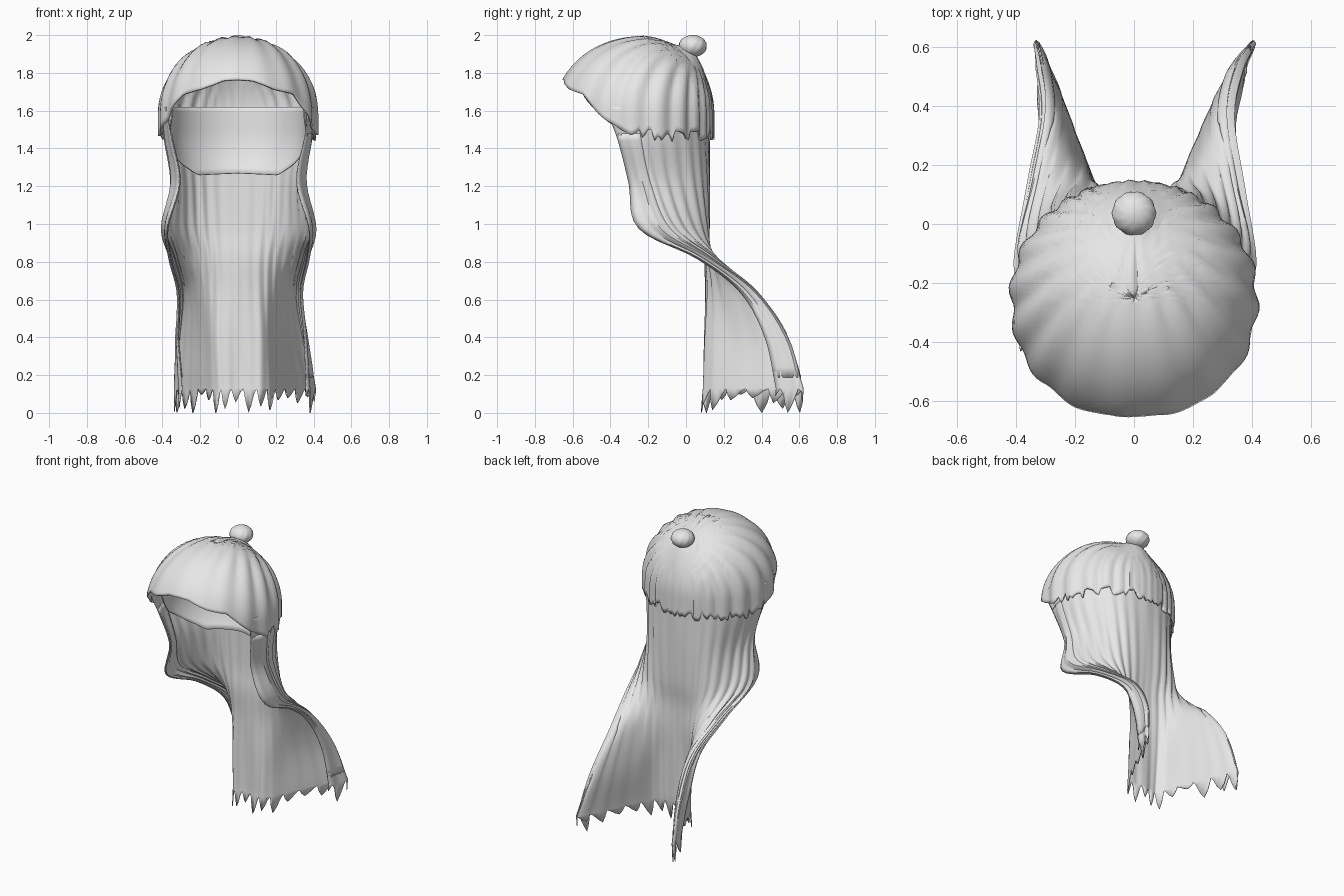
import bpy, math, random
from math import sin, cos, pi, radians
from mathutils import Vector

if "Cube" in bpy.data.objects:
    bpy.data.objects.remove(bpy.data.objects["Cube"])

random.seed(4)
hair = bpy.data.materials.new("pale_grey_hair")
hair.diffuse_color = (0.8, 0.8, 0.8, 1)
hair.use_nodes = True
hair.node_tree.nodes["Principled BSDF"].inputs["Base Color"].default_value = hair.diffuse_color


def smooth(obj, angle=50):
    bpy.ops.object.select_all(action='DESELECT')
    obj.select_set(True)
    bpy.context.view_layer.objects.active = obj
    bpy.ops.object.shade_smooth_by_angle(angle=radians(angle))


def sheet(name, rows, closed=False, thickness=0.0, offset=-1):
    """Skin a grid of points, row by row."""
    n = len(rows[0])
    verts = [p for r in rows for p in r]
    faces = []
    for i in range(len(rows) - 1):
        for j in range(n if closed else n - 1):
            k = (j + 1) % n
            faces.append((i * n + j, (i + 1) * n + j, (i + 1) * n + k, i * n + k))
    me = bpy.data.meshes.new(name)
    me.from_pydata(verts, [], faces)
    me.materials.append(hair)
    obj = bpy.data.objects.new(name, me)
    bpy.context.collection.objects.link(obj)
    if thickness:
        m = obj.modifiers.new("thickness", 'SOLIDIFY')
        m.thickness, m.offset = thickness, offset
    smooth(obj)
    return obj


def lerp_table(t, table):
    for (a, va), (b, vb) in zip(table, table[1:]):
        if t <= b:
            return va + (vb - va) * max(0, (t - a) / (b - a))
    return table[-1][1]


def spline(pts, t):
    """Catmull-Rom through a list of vectors, t in 0..1."""
    f = t * (len(pts) - 1)
    i = min(int(f), len(pts) - 2)
    f -= i
    p1, p2 = pts[i], pts[i + 1]
    p0 = pts[i - 1] if i else 2 * p1 - p2
    p3 = pts[i + 2] if i + 2 < len(pts) else 2 * p2 - p1
    return 0.5 * (2 * p1 + (p2 - p0) * f + (2 * p0 - 5 * p1 + 4 * p2 - p3) * f * f
                  + (3 * p1 - p0 - 3 * p2 + p3) * f ** 3)


# Crown: domed hair with a fringe at the front and a ragged hem at the back
HEM = [(0, 1.47), (60, 1.46), (95, 1.47), (113, 1.55), (133, 1.685),
       (150, 1.71), (168, 1.755), (180, 1.76)]
COLS, ROWS = 144, 26
hem = []
for j in range(COLS):
    a = 360 * j / COLS
    d = min(a, 360 - a)
    ragged = random.uniform(-0.03, 0.04) if d < 95 else 0
    hem.append(lerp_table(d, HEM) + ragged)
crown = []
for i in range(ROWS + 1):
    row = []
    for j in range(COLS):
        a = 2 * pi * j / COLS
        h = (hem[j] - 1.58) / 0.4
        low = math.asin(h) if h > 0 else h
        th = pi / 2 + (low - pi / 2) * i / ROWS
        r, z = (cos(th), 1.58 + 0.4 * sin(th)) if th > 0 else (1, 1.58 + 0.4 * th)
        back = cos(a) > 0
        x = 0.405 * r * sin(a)
        y = -0.25 + (0.385 if back else 0.44) * r * cos(a)
        # strands fan out from the knot
        k = math.hypot(x, y - 0.03)
        fan = math.atan2(x, y - 0.03)
        amp = (0.009 if back else 0.009 * (1 + cos(a)) + 0.0015) * min(1, k / 0.25)
        w = amp * sin(26 * fan)
        z += 0.05 * math.exp(-(k / 0.07) ** 2)
        row.append((x + w * r * sin(a), y + w * r * cos(a), z + w * sin(max(th, 0)) * 0.7))
    crown.append(row)
sheet("crown", crown, closed=True, thickness=0.012)

# Knot: small ball with swirled strands
knot = []
for i in range(21):
    t = pi * i / 20
    row = []
    for j in range(40):
        a = 2 * pi * j / 40
        s = sin(t) * (1 + 0.025 * sin(10 * a + 5 * t))
        row.append((0.074 * s * cos(a), 0.036 + 0.074 * s * sin(a), 1.942 + 0.058 * cos(t)))
    knot.append(row)
sheet("knot", knot, closed=True)

# Long hair: half sections from the back centre round to the front edge
SECTIONS = [
    (1.62, (0, .12), (.15, .10), (.28, .02), (.37, -.12), (.40, -.28), (.38, -.43)),
    (1.45, (0, .12), (.15, .10), (.27, .03), (.36, -.11), (.385, -.25), (.35, -.36)),
    (1.22, (0, .12), (.14, .11), (.25, .05), (.32, -.08), (.35, -.20), (.31, -.30)),
    (0.98, (0, .115), (.13, .115), (.24, .09), (.33, 0), (.39, -.10), (.375, -.25)),
    (0.82, (0, .10), (.12, .11), (.21, .14), (.30, .16), (.345, .13), (.365, .06)),
    (0.64, (0, .10), (.12, .12), (.20, .20), (.27, .33), (.31, .37), (.33, .29)),
    (0.40, (0, .10), (.13, .11), (.20, .25), (.28, .43), (.345, .54), (.35, .42)),
    (0.13, (0, .10), (.13, .10), (.22, .25), (.32, .47), (.405, .625), (.36, .48)),
]
HALF, STEPS = 48, 44
WIDTH = [(-0.1, 0.80), (0.13, 0.82), (0.4, 0.91), (0.75, 0.98), (1, 1)]


def section_point(u, v):
    side, u = (1 if u >= 0 else -1), abs(u)
    levels = [spline([Vector((x, y, s[0])) for x, y in s[1:]], u) for s in SECTIONS]
    p = spline(levels, v)
    w = 0.007 * sin(u * 60) * min(1, v * 3) * min(1, u * 4)
    p.y += w * (1 - 0.5 * u)
    p.x = (p.x + w * u) * side * (lerp_table(p.z, WIDTH) if side < 0 else 1)
    return p


us = [j / HALF for j in range(-HALF, HALF + 1)]
long_hair = [[section_point(u, i / STEPS) for u in us] for i in range(STEPS + 1)]
# ragged ends: tapering teeth below the last full row
depth = [random.uniform(0.03, 0.125) for _ in range(40)]
tips = []
for j, p in enumerate(long_hair[-1]):
    d = depth[j // 5] * (0.03, 0.6, 1, 0.7, 0.25)[j % 5]
    tips.append(Vector((p.x, p.y - 0.1 * d, p.z - d)))
low = min(t.z for t in tips)
for t in tips:
    t.z -= low * max(0, (0.13 - t.z) / (0.13 - low))
long_hair.append(tips)
sheet("long_hair", long_hair, thickness=0.006)

# Side locks: narrow folded layers along the front edges
for name, side in (("right_lock", 1), ("left_lock", -1)):
    rows = []
    for i in range(31):
        v = 0.12 + 0.85 * i / 30
        row = []
        for j in range(9):
            u = 0.78 + 0.22 * j / 8
            p = section_point(side * u, v)
            bulge = 0.014 * sin(pi * j / 8) * sin(pi * i / 30) ** 0.5
            p.x += side * bulge
            row.append(p)
        rows.append(row)
    sheet(name, rows, thickness=0.006)

# Inner cap: lining behind the face, curving in towards the nape
lining = []
RIM = [(0, 1.27), (44, 1.26), (65, 1.32), (90, 1.42), (105, 1.56)]
for i in range(13):
    row = []
    for j in range(61):
        d = -105 + 210 * j / 60
        z = 1.62 + (lerp_table(abs(d), RIM) - 1.62) * i / 12
        r = math.sqrt(1 - (max(0, 1.5 - z) / 0.42) ** 2)
        row.append((0.36 * r * sin(radians(d)), -0.25 + 0.33 * r * cos(radians(d)), z))
    lining.append(row)
sheet("inner_cap", lining, thickness=0.006)
